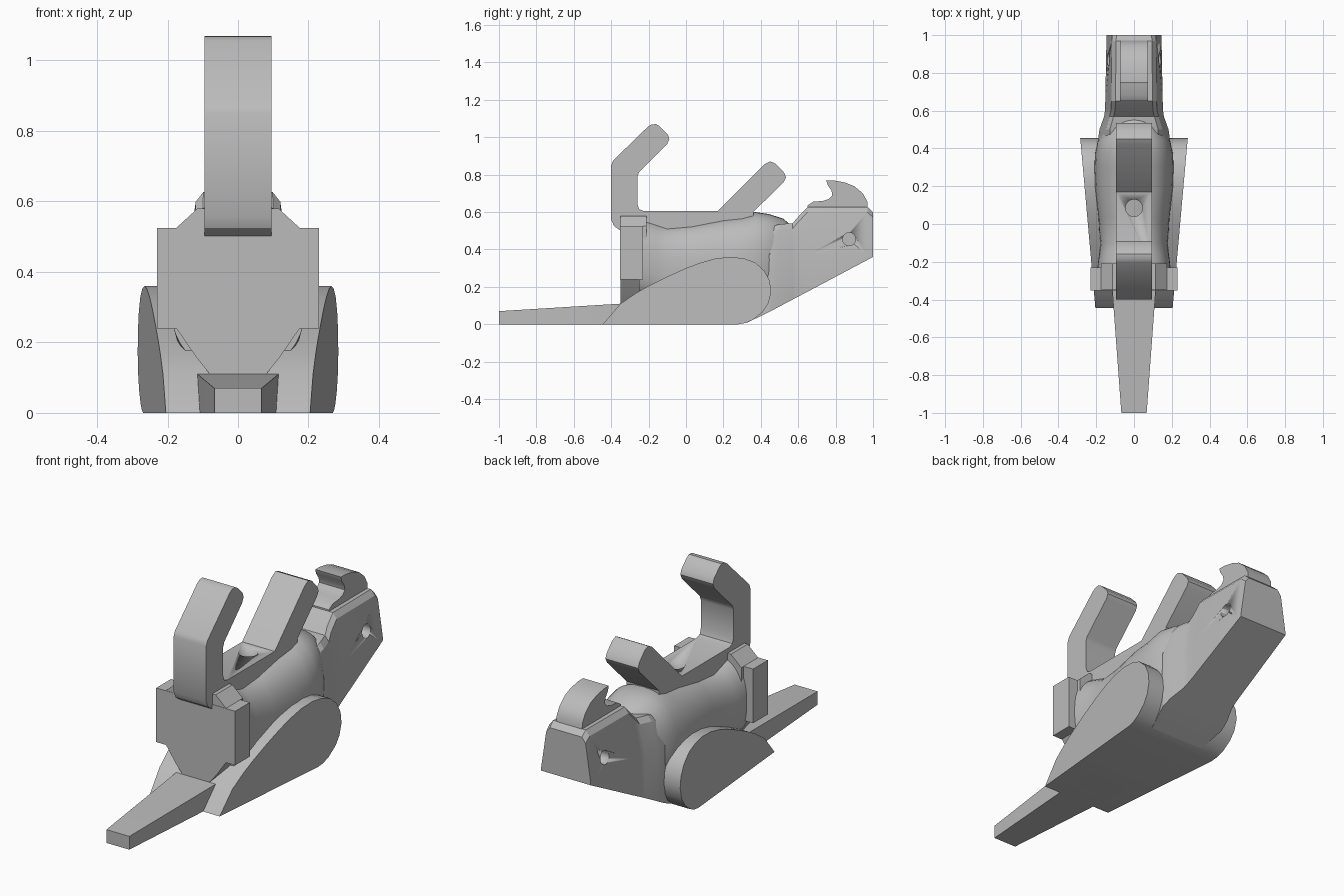
import bpy, bmesh, math
from mathutils import Matrix, Vector

cube = bpy.data.objects.get("Cube")
if cube:
    bpy.data.objects.remove(cube, do_unlink=True)

grey = bpy.data.materials.new("plain_grey")
grey.use_nodes = True
grey.diffuse_color = (0.5, 0.5, 0.5, 1)
grey.node_tree.nodes["Principled BSDF"].inputs["Base Color"].default_value = (0.5, 0.5, 0.5, 1)


def finish(name, bm, angle=30):
    bmesh.ops.recalc_face_normals(bm, faces=bm.faces)
    mesh = bpy.data.meshes.new(name)
    bm.to_mesh(mesh)
    bm.free()
    mesh.materials.append(grey)
    ob = bpy.data.objects.new(name, mesh)
    bpy.context.collection.objects.link(ob)
    bpy.ops.object.select_all(action='DESELECT')
    ob.select_set(True)
    bpy.context.view_layer.objects.active = ob
    bpy.ops.object.shade_smooth_by_angle(angle=math.radians(angle))
    return ob


def loft(name, rings, angle=30):
    """Skin a list of equal-length point rings and cap both ends."""
    bm = bmesh.new()
    loops = [[bm.verts.new(p) for p in ring] for ring in rings]
    for a, b in zip(loops, loops[1:]):
        for i in range(len(a)):
            j = (i + 1) % len(a)
            bm.faces.new((a[i], a[j], b[j], b[i]))
    bm.faces.new(loops[0])
    bm.faces.new(loops[-1])
    return finish(name, bm, angle)


def side_prism(name, profile, half):
    """Extrude a (y, z) profile across x; half gives the half width at y."""
    return loft(name, [[(s * half(y), y, z) for y, z in profile] for s in (-1, 1)])


def section(y, right_half):
    """Symmetric cross-section at y from its (x, z) right half."""
    return ([(x, y, z) for x, z in right_half]
            + [(-x, y, z) for x, z in reversed(right_half)])


def drill(ob, centre, radius, depth, axis):
    bm = bmesh.new()
    turn = Vector((0, 0, 1)).rotation_difference(Vector(axis)).to_matrix().to_4x4()
    bmesh.ops.create_cone(bm, cap_ends=True, segments=32, radius1=radius, radius2=radius,
                          depth=depth, matrix=Matrix.Translation(centre) @ turn)
    cutter = finish("hole_cutter", bm)
    cutter.hide_render = True
    mod = ob.modifiers.new("hole", 'BOOLEAN')
    mod.object = cutter
    mod.operation = 'DIFFERENCE'
    mod.solver = 'EXACT'
    bpy.context.view_layer.objects.active = ob
    bpy.ops.object.modifier_apply(modifier=mod.name)
    bpy.data.objects.remove(cutter, do_unlink=True)


# Front tongue
loft("front_tongue", [section(y, [(w, 0), (w, z)])
                      for y, w, z in ((-1, .067, .07), (-.35, .115, .11), (-.2, .12, .115))])

# Base with flared, curved sides
base_profile = [(-.445, 0), (-.35, .11), (-.27, .165), (-.2, .205), (-.1, .255), (0, .3),
                (.08, .33), (.16, .352), (.24, .36), (.31, .352), (.37, .33), (.42, .285),
                (.448, .23), (.455, .17), (.44, .11), (.41, .065), (.36, .025), (.32, .007), (.28, 0)]
side_prism("base_sides", base_profile, lambda y: .205 + .089 * (y + .44))

# Rounded body
body_rings = []
for y, w, low, high in ((-.25, .195, .12, .57), (-.2, .19, .1, .56), (-.15, .183, .08, .545),
                        (-.1, .18, .06, .53), (.03, .188, .05, .54), (.2, .208, .05, .57),
                        (.3, .21, .05, .58), (.37, .207, .06, .6), (.44, .192, .09, .59),
                        (.52, .145, .15, .565), (.56, .1, .2, .53)):
    ring = []
    for i in range(40):
        a = math.tau * i / 40
        c, s = math.cos(a), math.sin(a)
        ring.append((w * math.copysign(abs(c) ** .8, c), y,
                     (low + high) / 2 + (high - low) / 2 * math.copysign(abs(s) ** .8, s)))
    body_rings.append(ring)
loft("body", body_rings, 40)

# Front collar and its side ears
collar = [(.08, .11), (.12, .16), (.175, .24), (.175, .525), (.115, .58)]
loft("front_collar", [section(-.35, collar), section(-.21, collar)])
ear = [(.23, .24), (.23, .525)]
loft("collar_ears", [section(-.352, ear), section(-.23, ear)])

# Double hook with its deck
hook = [(-.35, .5), (-.385, .525), (-.4, .56), (-.4, .85), (-.39, .875), (-.205, 1.055),
        (-.185, 1.068), (-.16, 1.07), (-.14, 1.058), (-.097, 1.015), (-.089, .99), (-.1, .965),
        (-.25, .815), (-.26, .79), (-.26, .645), (-.25, .615), (-.225, .605), (.17, .605),
        (.42, .855), (.45, .871), (.48, .858), (.525, .81), (.535, .785), (.522, .76),
        (.36, .6), (.36, .5)]
deck = side_prism("double_hook", hook, lambda y: .095)
drill(deck, (0, .085, .6), .045, .12, (0, 0, 1))

# Tail block
tail_rings = []
for y, w, t, low, high in ((.33, .16, .1, .01, .45), (.45, .19, .15, .068, .52),
                           (.5, .183, .15, .095, .535), (.57, .158, .13, .132, .54),
                           (.6, .154, .122, .148, .575), (.65, .152, .12, .174, .627),
                           (.97, .146, .117, .344, .627), (1, .145, .115, .36, .6)):
    tail_rings.append(section(y, [(w, low), (w, max(low + .01, .37)),
                                  (t, high - .028), (t - .022, high)]))
tail = loft("tail_block", tail_rings, 20)
for side in (-1, 1):
    drill(tail, (side * .14, .872, .455), .035, .12, (1, 0, 0))

# Curled catch on the tail
catch = [(.65, .6), (.65, .635), (.68, .655), (.735, .66), (.765, .67), (.782, .69),
         (.778, .715), (.757, .745), (.75, .77), (.79, .769), (.85, .758), (.9, .738),
         (.945, .7), (.97, .655), (.972, .6)]
side_prism("tail_catch", catch, lambda y: .075)
